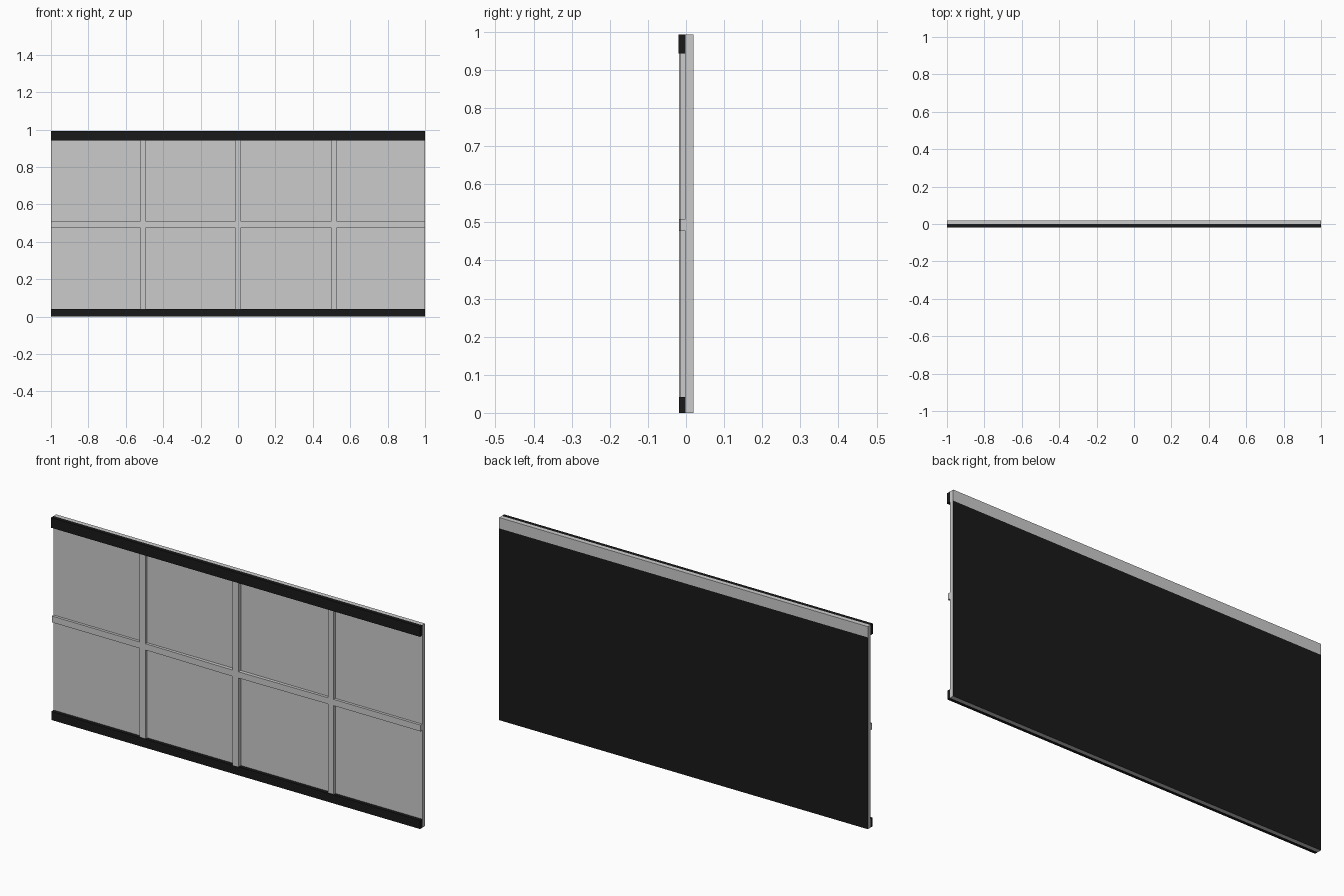
import bpy, bmesh

if "Cube" in bpy.data.objects:
    bpy.data.objects.remove(bpy.data.objects["Cube"])

black = bpy.data.materials.new("black_paint")
black.diffuse_color = (0.01, 0.01, 0.01, 1)
black.use_nodes = True
black.node_tree.nodes["Principled BSDF"].inputs["Base Color"].default_value = black.diffuse_color


def finish(name, bm, mat=None):
    bmesh.ops.recalc_face_normals(bm, faces=bm.faces)
    me = bpy.data.meshes.new(name)
    bm.to_mesh(me)
    bm.free()
    ob = bpy.data.objects.new(name, me)
    bpy.context.collection.objects.link(ob)
    if mat:
        me.materials.append(mat)
    return ob


def box(name, y, z, mat=None):
    """Full-width box between the given y and z limits."""
    bm = bmesh.new()
    bmesh.ops.create_cube(bm, size=1)
    for v in bm.verts:
        v.co = (v.co.x * 2, y[v.co.y > 0], z[v.co.z > 0])
    return finish(name, bm, mat)


TOP, RAIL_TOP, RAIL_BOTTOM = 0.993, 0.943, 0.042

# main slab with a black sheet on its back, leaving a grey strip at the top
box("wall_panel", (-0.001, 0.0195), (0, TOP))
box("back_sheet", (0.0195, 0.02), (0, RAIL_TOP - 0.003), black)
box("back_top_strip", (0.0195, 0.02), (RAIL_TOP - 0.003, TOP))

# black rails along the front edges
box("top_rail", (-0.02, -0.001), (RAIL_TOP, TOP), black)
box("bottom_rail", (-0.018, -0.001), (0, RAIL_BOTTOM), black)

# one welded lattice: three uprights crossed by a middle bar
xs = [-1, -0.525, -0.492, -0.017, 0.016, 0.497, 0.529, 1]
zs = [RAIL_BOTTOM, 0.477, 0.508, RAIL_TOP]
bm = bmesh.new()
grid = [[bm.verts.new((x, -0.001, z)) for z in zs] for x in xs]
for i in range(len(xs) - 1):
    for j in range(len(zs) - 1):
        if i % 2 or j == 1:
            bm.faces.new((grid[i][j], grid[i + 1][j],
                          grid[i + 1][j + 1], grid[i][j + 1]))
loose = [v for v in bm.verts if not v.link_faces]
bmesh.ops.delete(bm, geom=loose, context='VERTS')
ext = bmesh.ops.extrude_face_region(bm, geom=bm.faces[:], use_keep_orig=True)
for v in ext["geom"]:
    if isinstance(v, bmesh.types.BMVert):
        # the centre upright stands slightly prouder
        v.co.y = -0.019 if abs(v.co.x) < 0.1 else -0.014
finish("front_lattice", bm)
